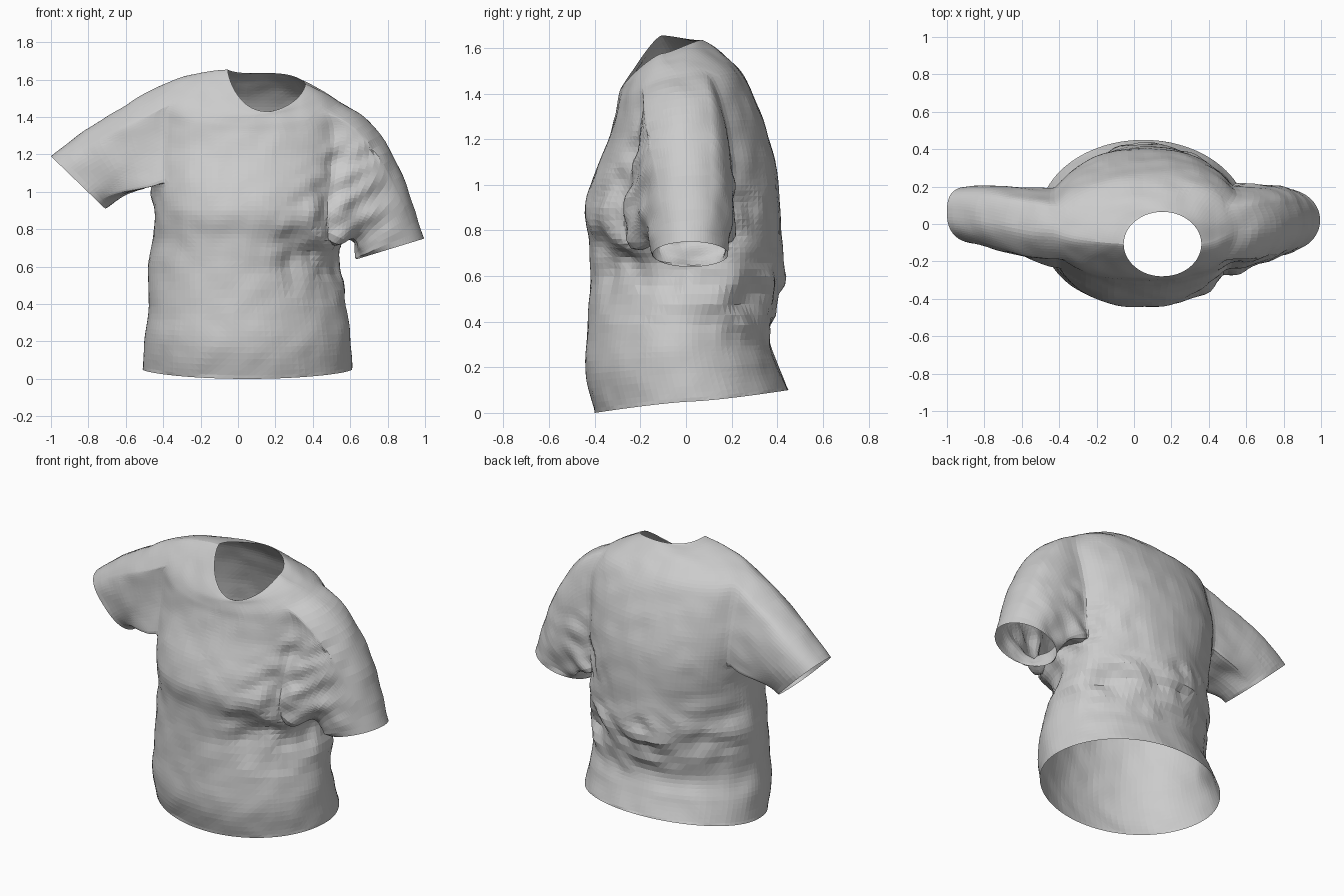
import bpy, bmesh, math
from mathutils import Vector, noise

cube = bpy.data.objects.get("Cube")
if cube:
    bpy.data.objects.remove(cube)

COLS, STEPS = 96, 6          # columns round the body, rows per key ring

# Key rings: right side x, z; left side x, z; front y, z; back y, z
KEYS = [
    (-.51, .05, .61, .05, -.40, 0, .45, .10),
    (-.50, .2, .60, .2, -.44, .17, .40, .22),
    (-.48, .35, .585, .35, -.435, .35, .37, .35),
    (-.48, .6, .55, .6, -.42, .6, .425, .6),
    (-.455, .75, .545, .75, -.425, .75, .42, .75),
    (-.45, .9, .56, .9, -.445, .9, .41, .9),
    (-.465, 1.05, .57, 1.05, -.40, 1.05, .40, 1.05),
    (-.47, 1.2, .58, 1.2, -.345, 1.18, .365, 1.2),
    (-.47, 1.37, .59, 1.35, -.31, 1.3, .305, 1.37),
    (-.46, 1.53, .56, 1.46, -.30, 1.36, .245, 1.49),
    (-.37, 1.59, .48, 1.52, -.292, 1.4, .155, 1.58),
    (-.2, 1.635, .42, 1.55, -.286, 1.42, .095, 1.62),
    (-.055, 1.655, .36, 1.575, -.28, 1.43, .065, 1.635),
]
# Corner shape at each key ring: below 1 is boxy, above 1 is pinched
PINCHED = [1, 1.05, 1.15, 1.2, 1.1, .95, .9, .88, .88, .9, .95, 1, 1]
ROUND = [1, .95, .95, .95, .92, .88, .88, .88, .88, .9, .95, 1, 1]


def signed_pow(v, p):
    return math.copysign(abs(v) ** p, v)


def spline(i, t):
    """Catmull-Rom blend of the key rings."""
    k = [KEYS[min(max(i + d, 0), len(KEYS) - 1)] for d in (-1, 0, 1, 2)]
    return [b + t / 2 * (c - a + t * (2*a - 5*b + 4*c - d + t * (3*(b - c) + d - a)))
            for a, b, c, d in zip(*k)]


def ring_point(i, t, ring, angle):
    rx, rz, lx, lz, fy, fz, by, bz = ring
    c, s = math.cos(angle), math.sin(angle)
    shape = PINCHED if c * s < 0 else ROUND
    power = shape[i] + (shape[i + 1] - shape[i]) * t
    x = (lx + rx) / 2 + (lx - rx) / 2 * signed_pow(c, power)
    y = (by + fy) / 2 + (by - fy) / 2 * signed_pow(s, power)
    side = rz + (lz - rz) * (1 + c) / 2
    return Vector((x, y, side + abs(s) ** 1.3 * ((bz if s > 0 else fz) - side)))


# Body: a loft from the hem to the neck opening
bm = bmesh.new()
grid = []
rows = (len(KEYS) - 1) * STEPS
for r in range(rows + 1):
    i = min(r // STEPS, len(KEYS) - 2)
    t = r / STEPS - i
    ring = spline(i, t)
    grid.append([bm.verts.new(ring_point(i, t, ring, math.tau * c / COLS))
                 for c in range(COLS)])

SPAN = 8                      # half width of an armhole in columns
LEFT, RIGHT = COLS - 1, COLS // 2 + 1
HOLES = {LEFT: (25, 55), RIGHT: (36, 57)}


def in_hole(r, c):
    return any(lo <= r < hi and (c - mid + SPAN) % COLS < 2 * SPAN
               for mid, (lo, hi) in HOLES.items())


for r in range(rows):
    for c in range(COLS):
        if not in_hole(r, c):
            d = (c + 1) % COLS
            bm.faces.new((grid[r][c], grid[r][d], grid[r + 1][d], grid[r + 1][c]))


def sleeve(mid, centre, up, half_y, leave, arrive, box, count=18):
    """Continue the armhole edge out to an open cuff."""
    lo, hi = HOLES[mid]
    a, b = mid - SPAN, mid + SPAN
    cells = ([(lo, c) for c in range(a, b)] + [(r, b) for r in range(lo, hi)] +
             [(hi, c) for c in range(b, a, -1)] + [(r, a) for r in range(hi, lo, -1)])
    loop = [grid[r][c % COLS] for r, c in cells]
    starts = [v.co.copy() for v in loop]
    ys, zs = [p.y for p in starts], [p.z for p in starts]
    ymid, zmid = (max(ys) + min(ys)) / 2, (max(zs) + min(zs)) / 2
    ends = []
    for p in starts:
        ang = math.atan2((p.z - zmid) / (max(zs) - zmid), (p.y - ymid) / (max(ys) - ymid))
        ends.append(Vector(centre) + Vector(up) * signed_pow(math.sin(ang), box)
                    + Vector((0, half_y * signed_pow(math.cos(ang), box), 0)))
    prev = loop
    for n in range(1, count + 1):
        t = n / count
        row = []
        for p, q in zip(starts, ends):
            d = (q - p).length
            co = (p * (2*t**3 - 3*t*t + 1) + q * (3*t*t - 2*t**3)
                  + Vector(leave) * d * (t**3 - 2*t*t + t)
                  + Vector(arrive) * d * (t**3 - t*t))
            co.y += (q.y - centre[1]) * .13 * math.sin(math.pi * t)
            row.append(bm.verts.new(co))
        for k in range(len(row)):
            m = (k + 1) % len(row)
            bm.faces.new((prev[k], prev[m], row[m], row[k]))
        prev = row


sleeve(LEFT, (.815, .02, .695), (.18, 0, .055), .165, (.9, 0, -.3), (.29, 0, -.96), 1)
sleeve(RIGHT, (-.855, .045, 1.05), (-.145, .02, .14), .15, (-.85, 0, -.5), (-.75, 0, -.66), .78)

# Blend the armhole seams
inner = [v for v in bm.verts if not v.is_boundary]
seams = [v for v in inner if any((v.co - Vector(p)).length < .42 for p in
                                 ((.57, 0, 1.1), (-.44, 0, 1.3)))]
for _ in range(3):
    bmesh.ops.smooth_vert(bm, verts=seams, factor=.5, use_axis_x=True,
                          use_axis_y=True, use_axis_z=True)
bmesh.ops.recalc_face_normals(bm, faces=bm.faces[:])
bm.normal_update()


def near(co, point, radius):
    return max(0, 1 - (co - Vector(point)).length / radius)


# Cloth folds: an overhang under the lowered arm, creases across the lower back
moves = []
for v in inner:
    co = v.co
    fold = .03 * near(co, (.48, -.25, .75), .42) + .03 * near(co, (.55, .15, .75), .42)
    if co.y > 0:
        fold += .022 * max(0, 1 - abs(co.z - .55 + .15 * co.x) / .25) * min(1, co.y * 4)
    fold += .025 * near(co, (.58, -.2, 1.1), .3) + .015 * near(co, (-.45, 0, 1.05), .25)
    wave = noise.noise(Vector((co.x * 5 + co.z * 3, co.y * 5, co.z * 10 - co.x * 6)))
    fine = noise.noise(co * 9)
    ledge = .035 * near(co, (.45, -.27, .7), .32) * math.tanh((co.z - .7 + .2 * (co.x - .4)) * 25)
    moves.append((v, v.normal * (fold * (wave * 1.3 + fine * .6) + .006 * fine + ledge)))
for v, move in moves:
    v.co += move
bmesh.ops.triangulate(bm, faces=bm.faces[:])

mesh = bpy.data.meshes.new("shirt")
bm.to_mesh(mesh)
bm.free()
shirt = bpy.data.objects.new("shirt", mesh)
bpy.context.collection.objects.link(shirt)

# Plain grey cloth
grey = bpy.data.materials.new("grey cloth")
grey.use_nodes = True
colour = (.6, .6, .6, 1)
grey.diffuse_color = colour
grey.node_tree.nodes["Principled BSDF"].inputs["Base Color"].default_value = colour
mesh.materials.append(grey)
